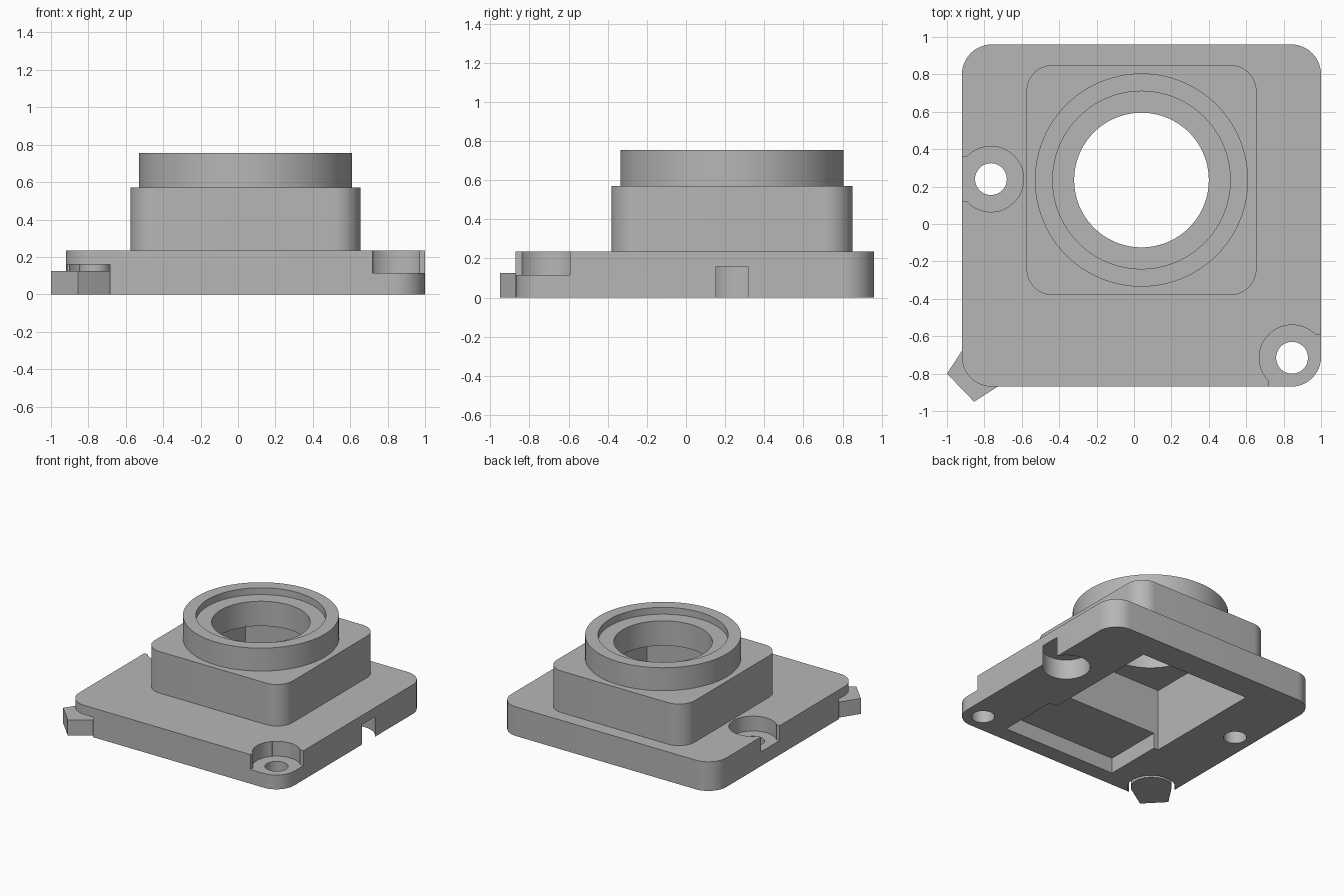
import bpy, bmesh
from math import cos, sin, pi, radians

if "Cube" in bpy.data.objects:
    bpy.data.objects.remove(bpy.data.objects["Cube"])

grey = bpy.data.materials.new("plain_grey")
grey.use_nodes = True
GREY = (0.47, 0.47, 0.47, 1)
grey.diffuse_color = GREY
grey.node_tree.nodes["Principled BSDF"].inputs["Base Color"].default_value = GREY


def prism(name, outline, z0, z1):
    """Extrude a flat outline from z0 up to z1."""
    bm = bmesh.new()
    face = bm.faces.new([bm.verts.new((x, y, z0)) for x, y in outline])
    top = bmesh.ops.extrude_face_region(bm, geom=[face])["geom"]
    bmesh.ops.translate(bm, vec=(0, 0, z1 - z0),
                        verts=[g for g in top if isinstance(g, bmesh.types.BMVert)])
    bmesh.ops.recalc_face_normals(bm, faces=bm.faces)
    mesh = bpy.data.meshes.new(name)
    bm.to_mesh(mesh)
    bm.free()
    mesh.materials.append(grey)
    ob = bpy.data.objects.new(name, mesh)
    bpy.context.collection.objects.link(ob)
    return ob


def arc(cx, cy, r, a0, a1, n):
    return [(cx + r * cos(radians(a0 + (a1 - a0) * i / n)),
             cy + r * sin(radians(a0 + (a1 - a0) * i / n))) for i in range(n + 1)]


def circle(center, r, n=96):
    return arc(*center, r, 0, 360, n)[:-1]


def rect(x0, x1, y0, y1, r=0):
    if not r:
        return [(x0, y0), (x1, y0), (x1, y1), (x0, y1)]
    corners = [(x1 - r, y1 - r), (x0 + r, y1 - r), (x0 + r, y0 + r), (x1 - r, y0 + r)]
    return [p for i, (cx, cy) in enumerate(corners)
            for p in arc(cx, cy, r, 90 * i, 90 * i + 90, 12)]


def activate(ob):
    bpy.ops.object.select_all(action='DESELECT')
    bpy.context.view_layer.objects.active = ob
    ob.select_set(True)


def combine(target, tool, operation):
    activate(target)
    mod = target.modifiers.new("combine", 'BOOLEAN')
    mod.operation, mod.solver, mod.object = operation, 'EXACT', tool
    bpy.ops.object.modifier_apply(modifier=mod.name)
    bpy.data.objects.remove(tool)


def cut(target, outline, z0, z1):
    combine(target, prism("cutter", outline, z0, z1), 'DIFFERENCE')


AXIS = (0.04, 0.235)
SIDE_HOLE, CORNER_HOLE = (-0.765, 0.24), (0.845, -0.715)
SIDE_POCKET, TAB = (0.845, 0.235), (-0.765, -0.715)

# Body: flange plate, square block and round collar
body = prism("mount_housing", rect(-0.92, 1.0, -0.87, 0.96, 0.16), 0, 0.235)
combine(body, prism("block", rect(-0.575, 0.655, -0.38, 0.85, 0.14), 0.1, 0.57), 'UNION')
combine(body, prism("collar", circle(AXIS, 0.57), 0.3, 0.755), 'UNION')

# Bore with a shallow seat at its mouth
cut(body, circle(AXIS, 0.475), 0.7, 1)
cut(body, circle(AXIS, 0.36), 0.3, 1)

# Screw holes with counterbores that break through the edge
for hole in (SIDE_HOLE, CORNER_HOLE):
    cut(body, circle(hole, 0.085, 48), -0.1, 0.5)
    cut(body, circle(hole, 0.175), 0.115, 0.5)
cut(body, rect(-1.1, -0.77, 0.12, 0.36), 0.115, 0.5)
cut(body, rect(0.72, 1.1, -1.1, -0.592), 0.115, 0.5)

# Round pockets in the underside
for pocket in (SIDE_POCKET, TAB):
    cut(body, circle(pocket, 0.175), -0.1, 0.16)

# Square inner chamber and shallow front pocket
cut(body, rect(-0.45, 0.53, -0.26, 0.74), -0.1, 0.5)
cut(body, rect(-0.41, 0.6, -0.74, -0.25), -0.1, 0.125)

# Pointed locating tab with a round back and a short stem
outline = arc(*TAB, 0.15, -53, 143, 32) + [(-1.0, -0.8), (-0.855, -0.95)]
tab = prism("locating_tab", outline, 0, 0.125)
combine(tab, prism("stem", circle(TAB, 0.085, 32), 0.06, 0.17), 'UNION')

for ob in (body, tab):
    activate(ob)
    bpy.ops.object.shade_smooth_by_angle(angle=radians(30))
